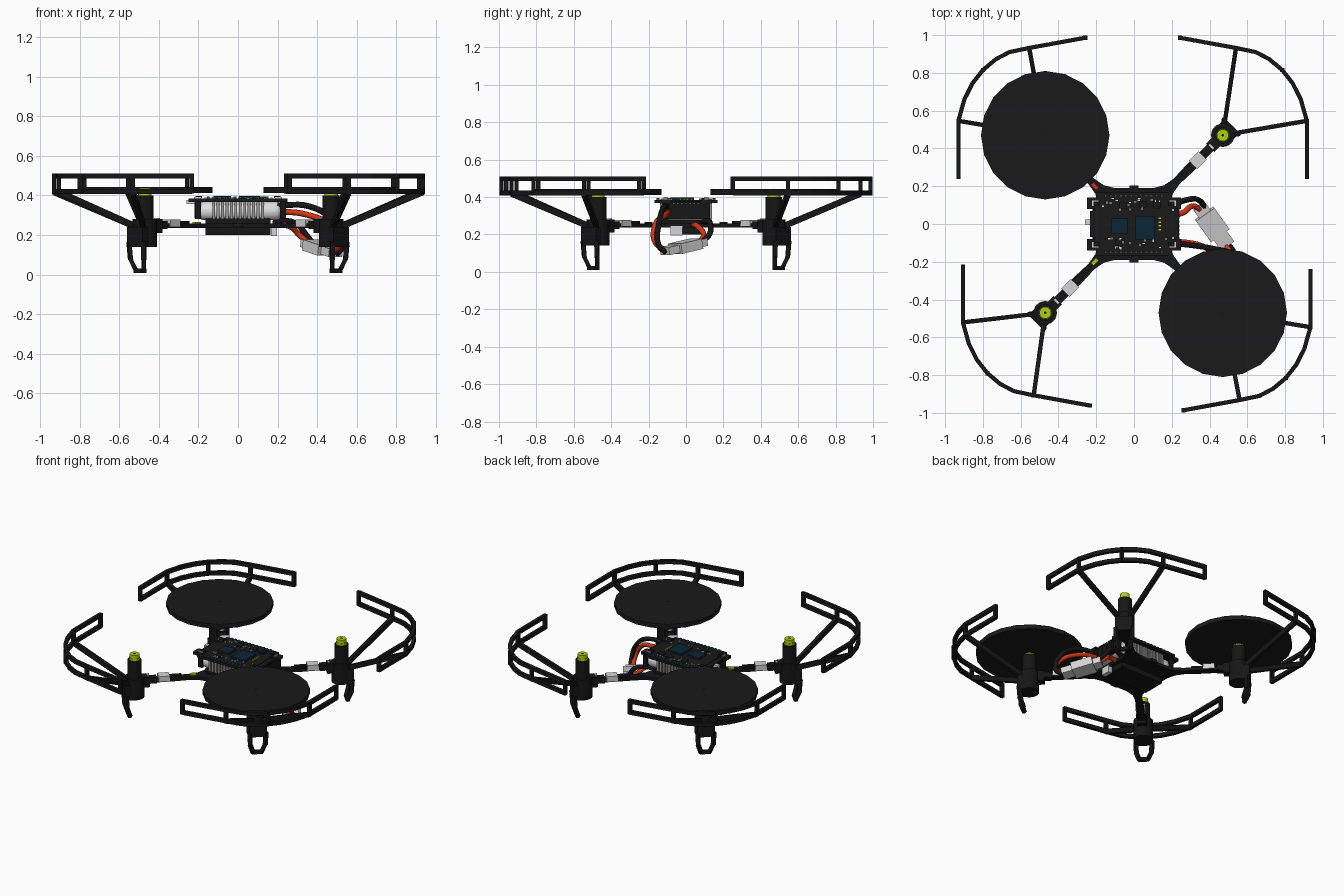
import bpy, bmesh, math, random
from mathutils import Vector, Matrix

if "Cube" in bpy.data.objects:
    bpy.data.objects.remove(bpy.data.objects["Cube"])


def material(name, r, g, b):
    m = bpy.data.materials.new(name)
    m.use_nodes = True
    m.diffuse_color = (r, g, b, 1)
    m.node_tree.nodes["Principled BSDF"].inputs["Base Color"].default_value = (r, g, b, 1)
    return m


BLACK = material("frame black", .008, .008, .008)
CHARCOAL = material("rotor charcoal", .010, .010, .010)
LIME = material("lime green", .42, .65, .004)
GREY = material("connector grey", .66, .66, .66)
WHITE = material("battery white", .75, .75, .75)
RED = material("wire red", .68, .035, .008)
BLUE = material("chip blue", .003, .018, .034)
TEAL = material("pad teal", .02, .09, .13)
STEEL = material("pin steel", .30, .30, .30)


def finish(name, bm, mat, smooth=False, bevel=0, segments=3):
    bmesh.ops.recalc_face_normals(bm, faces=bm.faces)
    me = bpy.data.meshes.new(name)
    bm.to_mesh(me)
    bm.free()
    ob = bpy.data.objects.new(name, me)
    bpy.context.collection.objects.link(ob)
    me.materials.append(mat)
    if bevel:
        mod = ob.modifiers.new("Bevel", "BEVEL")
        mod.width, mod.segments = bevel, segments
    if smooth:
        bpy.ops.object.select_all(action="DESELECT")
        ob.select_set(True)
        bpy.context.view_layer.objects.active = ob
        bpy.ops.object.shade_smooth_by_angle(angle=math.radians(40))
    return ob


def add_box(bm, loc, size, rot=None):
    m = Matrix.Translation(loc) @ (rot or Matrix()) @ Matrix.Diagonal((*size, 1))
    bmesh.ops.create_cube(bm, size=1, matrix=m)


def box(name, loc, size, mat, rot=None, **kw):
    bm = bmesh.new()
    add_box(bm, loc, size, rot)
    return finish(name, bm, mat, **kw)


def add_beam(bm, a, b, w, h):
    a, b = Vector(a), Vector(b)
    d = (b - a).normalized()
    side = d.cross(Vector((0, 0, 1))).normalized()
    rot = Matrix((d, side, side.cross(d))).transposed().to_4x4()
    add_box(bm, (a + b) / 2, ((b - a).length, w, h), rot)


def cylinder(name, x, y, z0, z1, r, mat, n=24, smooth=True):
    bm = bmesh.new()
    bmesh.ops.create_cone(bm, cap_ends=True, segments=n, radius1=r, radius2=r,
                          depth=z1 - z0, matrix=Matrix.Translation((x, y, (z0 + z1) / 2)))
    return finish(name, bm, mat, smooth)


def add_ribbon(bm, pts, w, z0, z1):
    # sweep an upright rectangle along a flat path with mitred joints
    pts = [Vector(p) for p in pts]
    rings = []
    for i, p in enumerate(pts):
        d0 = (p - pts[i - 1]).normalized() if i else None
        d1 = (pts[i + 1] - p).normalized() if i < len(pts) - 1 else None
        d = ((d0 or d1) + (d1 or d0)).normalized()
        n = Vector((-d.y, d.x)) * w / 2
        rings.append([bm.verts.new((*q, z)) for q, z in
                      ((p - n, z0), (p + n, z0), (p + n, z1), (p - n, z1))])
    for a, b in zip(rings, rings[1:]):
        for k in range(4):
            bm.faces.new((a[k], a[k - 1], b[k - 1], b[k]))
    bm.faces.new(rings[0])
    bm.faces.new(rings[-1])


def wire(name, pts, mat, r=.015):
    cu = bpy.data.curves.new(name, "CURVE")
    cu.dimensions = "3D"
    cu.bevel_depth, cu.bevel_resolution, cu.use_fill_caps = r, 2, True
    s = cu.splines.new("BEZIER")
    s.bezier_points.add(len(pts) - 1)
    for bp, p in zip(s.bezier_points, pts):
        bp.co = p
        bp.handle_left_type = bp.handle_right_type = "AUTO"
    s.resolution_u = 6
    cu.materials.append(mat)
    bpy.context.collection.objects.link(bpy.data.objects.new(name, cu))


# Cross-shaped frame plate with four arms
quad = [(0, .19), (.10, .19), (.16, .205), (.21, .24), (.27, .305), (.403, .435)]
quad += [(y, x) for x, y in reversed(quad)]
outline = []
for k in range(4):
    rot = Matrix.Rotation(-k * math.pi / 2, 2)
    outline += [rot @ Vector(p) for p in quad[:-1]]
bm = bmesh.new()
face = bm.faces.new([bm.verts.new((p.x, p.y, .236)) for p in outline])
ext = bmesh.ops.extrude_face_region(bm, geom=[face])
bmesh.ops.translate(bm, vec=(0, 0, .022),
                    verts=[v for v in ext["geom"] if isinstance(v, bmesh.types.BMVert)])
finish("frame_plate", bm, BLACK)

# Guard path in one quadrant, measured from the motor
GUARD = [(-.212, .516), (.085, .462), (.19, .44), (.262, .402), (.33, .345),
         (.385, .275), (.428, .19), (.46, .076), (.46, -.22)]
POSTS = (0, 1, 4, 7, 8)
corners = [("back_right", -1, 1, 0, 0), ("back_left", 1, 1, -.015, 0),
           ("front_right", -1, -1, -.024, -.025), ("front_left", 1, -1, .004, 0)]

for tag, sx, sy, dx, dy in corners:
    mx, my = sx * .47, sy * .47
    out = Vector((sx, sy, 0)).normalized()
    tan = Vector((-out.y, out.x, 0))
    spin = Matrix.Rotation(math.atan2(sy, sx), 4, "Z")
    centre = Vector((mx, my, 0))

    # Motor pod and rotor hub
    cylinder("motor_mount_" + tag, mx, my, .14, .28, .062, BLACK)
    cylinder("motor_" + tag, mx, my, .28, .40, .044, BLACK)
    cylinder("hub_base_" + tag, mx, my, .40, .415, .034, LIME)
    cylinder("hub_" + tag, mx, my, .415, .438, .031, LIME)
    cylinder("shaft_" + tag, mx, my, .438, .441, .007, BLACK, n=10)
    bm = bmesh.new()
    add_box(bm, centre + out * .05 + Vector((0, 0, .19)), (.045, .11, .10), spin)
    add_box(bm, centre - out * .07 + Vector((0, 0, .245)), (.05, .06, .07), spin)
    add_box(bm, centre - out * .115 + Vector((0, 0, .25)), (.05, .045, .04), spin)
    finish("mount_clamp_" + tag, bm, BLACK)
    box("wire_tab_" + tag, centre - out * .085 + Vector((0, 0, .282)), (.012, .03, .008), GREY, spin)

    # Landing leg: a loop hanging from the mount
    bm = bmesh.new()
    path = [(-.052, .16, .062), (-.048, .08, .056), (-.028, .02, .036)]
    path += [(-t, z, o) for t, z, o in reversed(path)]
    path = [centre + tan * t + out * o + Vector((0, 0, z)) for t, z, o in path]
    for a, b in zip(path, path[1:]):
        ext = (b - a).normalized() * .006
        add_beam(bm, a - ext, b + ext, .024, .022)
    finish("landing_leg_" + tag, bm, BLACK)

    # Rotor guard: two rails, posts and two spokes
    pts = [(mx + sx * (x + dx), my + sy * (y + dy)) for x, y in GUARD]
    bm = bmesh.new()
    for z in (.408, .485):
        add_ribbon(bm, pts, .022, z, z + .026)
    for i in POSTS:
        add_box(bm, (*pts[i], .46), (.022, .022, .1))
    for i in (1, 7):
        end = Vector((*pts[i], .418))
        start = centre + (end - centre).normalized() * .04
        start.z = .235
        add_beam(bm, start, end, .023, .032)
    finish("rotor_guard_" + tag, bm, BLACK)

    # Spinning rotor discs on one diagonal
    if sx * sy < 0:
        cylinder("rotor_disc_" + tag, mx, my, .412, .442, .34, CHARCOAL, n=20, smooth=False)
        cylinder("rotor_pin_" + tag, mx, my, .442, .444, .008, BLACK, n=10)

    # Motor plug, its leads and the arm light
    box("motor_plug_" + tag, (sx * .338, sy * .338, .26), (.072, .06, .036), GREY, spin)
    box("plug_leads_" + tag, (sx * .285, sy * .285, .264), (.08, .03, .014), BLACK, spin)
    box("arm_light_" + tag, (sx * .208, sy * .2, .262), (.04, .022, .01),
        (LIME if sy < 0 else RED) if sx < 0 else BLUE, spin)

# Battery tray, battery and dark end caps
box("battery_tray", (0, 0, .245), (.33, .16, .09), BLACK)
box("tray_step", (0, 0, .27), (.33, .26, .03), BLACK)
box("tray_socket", (.182, -.05, .22), (.03, .065, .05), GREY)
box("battery", (.01, 0, .322), (.44, .25, .094), WHITE, bevel=.042, segments=4, smooth=True)
for x in (-.214, .234):
    box("battery_end", (x, 0, .325), (.01, .235, .08), BLACK)

# Header pins standing around the battery
bm, dark = bmesh.new(), bmesh.new()
for s in (-1, 1):
    for i in range(12):
        add_box(bm, (-.123 + i * .0224, s * .131, .325), (.014, .014, .09))
        add_box(dark, (s * .215 + .012, -.121 + i * .022, .33), (.03, .014, .095))
finish("side_pins", bm, STEEL)
finish("end_pins", dark, BLACK)

# Circuit board with side lugs
bm = bmesh.new()
add_box(bm, (0, 0, .376), (.40, .335, .016))
for sx in (-1, 1):
    for sy in (-1, 1):
        add_box(bm, (sx * .215, sy * .11, .376), (.07, .06, .02))
    add_box(bm, (sx * .212, 0, .374), (.04, .14, .012))
    add_box(bm, (0, sx * .188, .25), (.05, .03, .02))
finish("circuit_board", bm, CHARCOAL)

# Chips on the board
box("main_chip", (.058, -.02, .39), (.105, .125, .014), BLUE)
box("radio_chip", (-.078, -.01, .39), (.085, .08, .014), BLUE)
for x, y in ((-.06, .1), (.05, .105), (.12, .1), (-.08, -.1)):
    box("small_chip", (x, y, .389), (.04, .035, .012), CHARCOAL)

# Edge contacts and scattered small components
rows, specks = bmesh.new(), bmesh.new()
for sy in (-1, 1):
    for i in range(12):
        add_box(rows, (-.15 + i * .027, sy * .15, .389), (.014, .014, .012))
random.seed(4)
for i in range(34):
    spot = (random.uniform(-.17, .17), random.choice((-1, 1)) * random.uniform(.075, .135), .387)
    add_box(specks, spot, random.choice(((.012, .006, .008), (.006, .012, .008))))
finish("edge_contacts", rows, TEAL)
finish("small_components", specks, GREY)

# Edge clips, socket and status dots
for sx in (-1, 1):
    for sy in (-1, 1):
        box("edge_clip", (sx * .205, sy * .11, .389), (.035, .028, .008), GREY)
        box("edge_clip_core", (sx * .198, sy * .107, .392), (.034, .024, .01), BLACK)
box("socket", (-.235, .01, .367), (.05, .025, .02), GREY)
for i in range(4):
    box("status_dot", (.137, -.03 + i * .02, .387), (.012, .009, .008), LIME)

# Power plug hanging off the side, with its leads
mid, axis = Vector((.42, -.01, .135)), Vector((.15, -.21, -.05)).normalized()
bm = bmesh.new()
for start, end, w, h in ((-.13, -.05, .075, .04), (-.08, .06, .12, .055), (.03, .13, .085, .042)):
    add_beam(bm, mid + axis * start, mid + axis * end, w, h)
finish("power_plug", bm, GREY)
wire("battery_lead_red", [(.2, -.09, .32), (.34, -.11, .305), (.46, -.165, .25),
                          (.51, -.165, .16), (.48, -.1, .11)], RED)
wire("battery_lead_black", [(.2, -.1, .35), (.36, -.12, .345), (.47, -.14, .28),
                            (.525, -.145, .14), (.5, -.11, .105)], BLACK)
wire("board_lead_red", [(.18, .04, .25), (.26, .06, .245), (.31, .095, .2), (.36, .07, .155)], RED)
wire("board_lead_black", [(.18, .09, .27), (.29, .13, .26), (.345, .125, .2), (.38, .08, .155)], BLACK)
